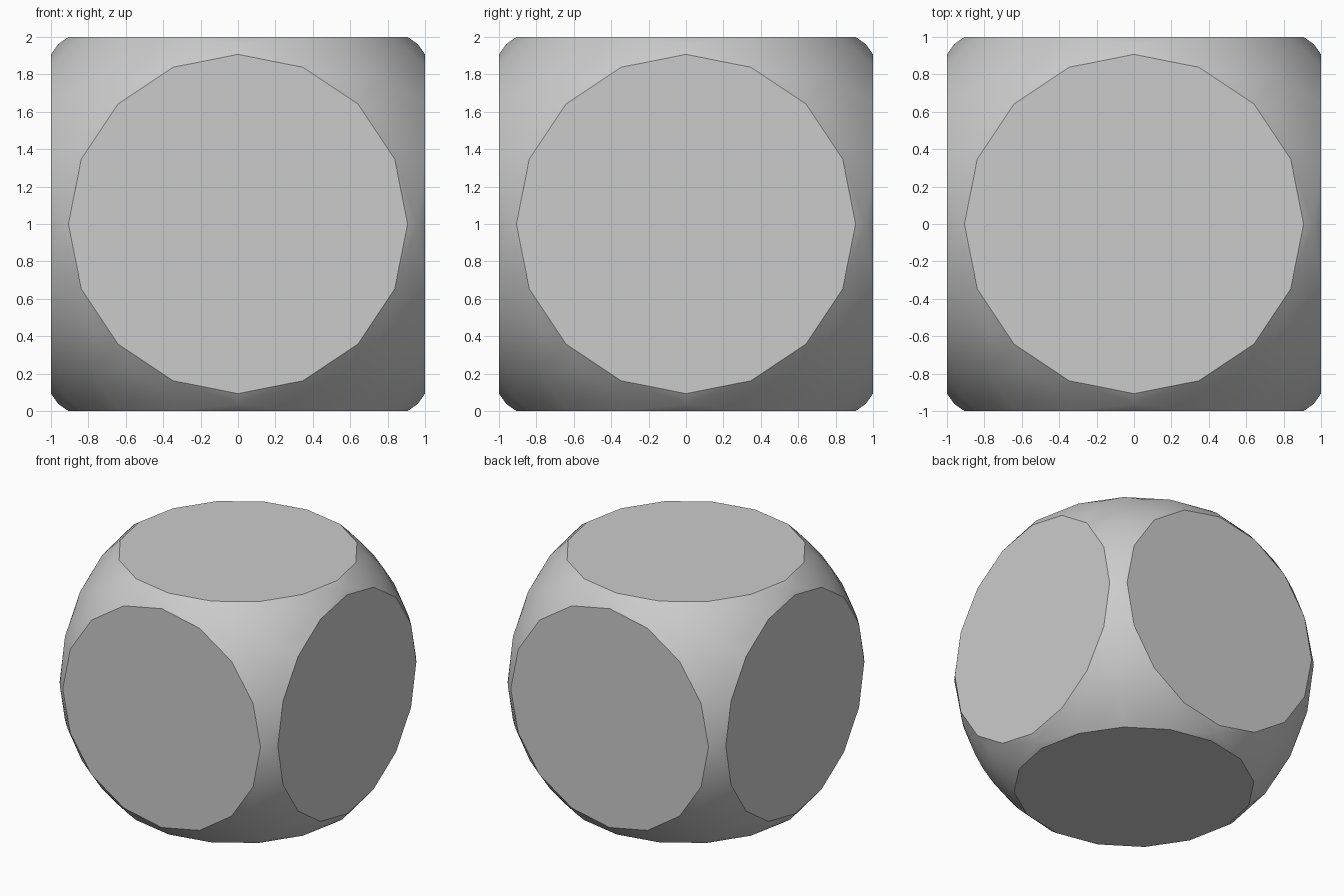
import bpy, bmesh, math
from mathutils import Vector

if "Cube" in bpy.data.objects:
    bpy.data.objects.remove(bpy.data.objects["Cube"])

CAP = 0.907                       # radius of the flat 16-sided faces
R = math.sqrt(1 + CAP ** 2)       # radius of the rounding sphere
N = 12
bm = bmesh.new()

# six flat faces, one on each side of the cube
for axis in range(3):
    for side in (-1, 1):
        for i in range(16):
            a = i * math.tau / 16
            p = [CAP * math.cos(a), CAP * math.sin(a)]
            p.insert(axis, side)
            bm.verts.new(p)

# spherical points filling the edges and corners between the flats
for i in range(-N, N + 1):
    for j in range(-N + abs(i), N - abs(i) + 1):
        k = N - abs(i) - abs(j)
        for z in {k, -k}:
            p = Vector((i, j, z)).normalized()
            if max(map(abs, p)) < 0.73:
                r = R * 1.007 if 0 in (i, j, z) else R
                bm.verts.new(p * r)

# skin the points and merge the flat triangles
bmesh.ops.convex_hull(bm, input=bm.verts[:])
bmesh.ops.dissolve_limit(bm, angle_limit=math.radians(0.3),
                         verts=bm.verts[:], edges=bm.edges[:])
bmesh.ops.translate(bm, vec=(0, 0, 1), verts=bm.verts[:])
bmesh.ops.recalc_face_normals(bm, faces=bm.faces[:])

mesh = bpy.data.meshes.new("rounded_cube")
bm.to_mesh(mesh)
bm.free()
cube = bpy.data.objects.new("rounded_cube", mesh)
bpy.context.collection.objects.link(cube)
bpy.context.view_layer.objects.active = cube
cube.select_set(True)
bpy.ops.object.shade_smooth_by_angle(angle=math.radians(28))
